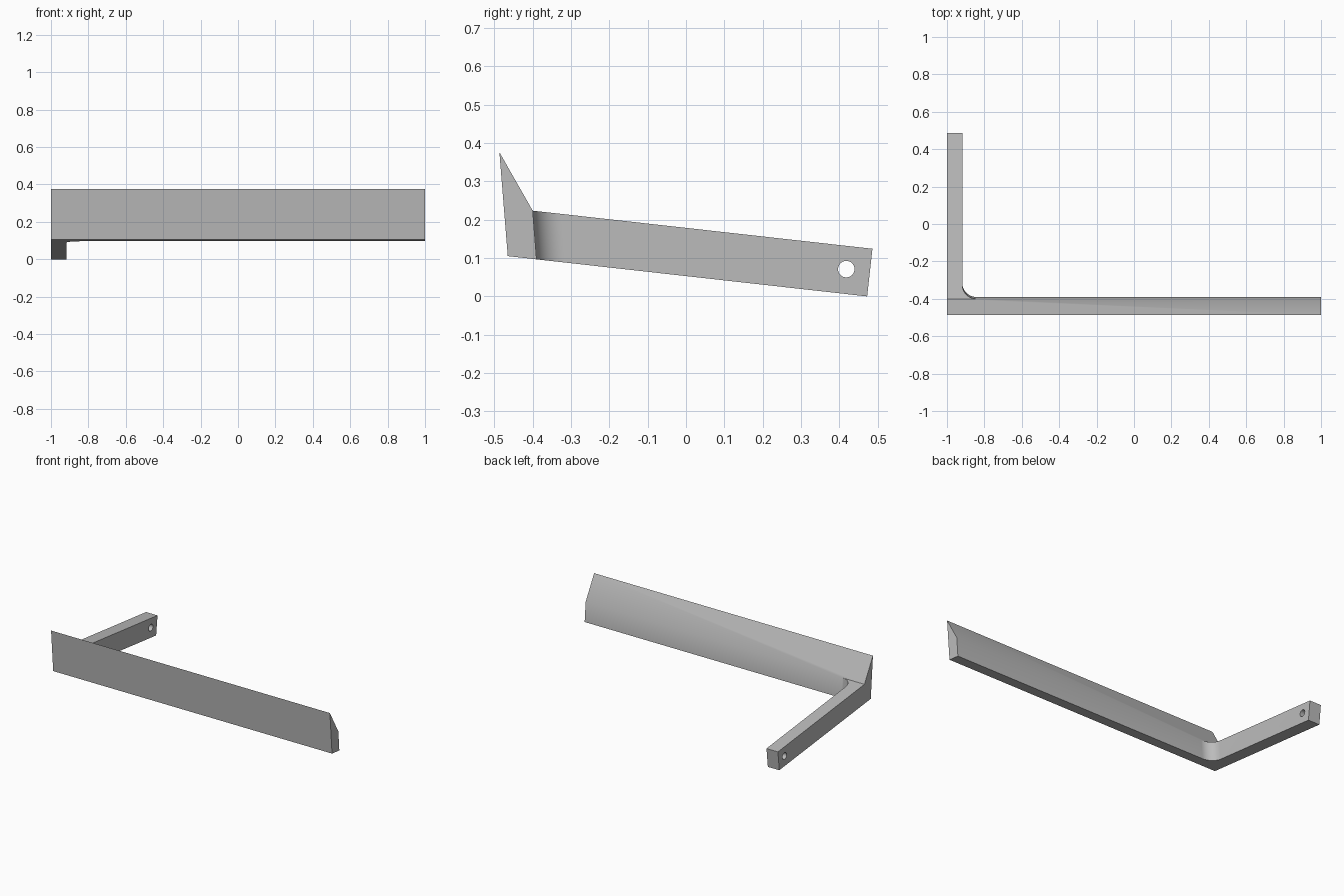
import bpy, bmesh, math
from mathutils import Matrix

if "Cube" in bpy.data.objects:
    bpy.data.objects.remove(bpy.data.objects["Cube"])

TILT = math.atan(0.112)        # arm slopes down toward the back
L, H, R = 0.868, 0.125, 0.075  # arm length, height, corner fillet radius
ARM_X, LEAN = -0.918, -0.024   # inner arm side, lean of the blade's back wall

grey = bpy.data.materials.new("grey")
grey.diffuse_color = (0.5, 0.5, 0.5, 1)
grey.use_nodes = True
grey.node_tree.nodes["Principled BSDF"].inputs["Base Color"].default_value = grey.diffuse_color

# Inner outline in plan: blade back, rounded corner, arm
arc = [(ARM_X + R - R * math.sin(t), R - R * math.cos(t))
       for t in (i * math.pi / 24 for i in range(13))]
plan = [(1, 0)] + arc + [(ARM_X, L), (-1, L), (-1, 0)]

bm = bmesh.new()
low = [bm.verts.new((x, u, 0)) for x, u in plan]
top = [bm.verts.new((x, u + (LEAN if u < L else 0), H)) for x, u in plan]
for i in range(len(plan) - 1):
    bm.faces.new((low[i], low[i + 1], top[i + 1], top[i]))

# Blade front edges at the right (r) and left (l) ends
fr, fl = [bm.verts.new((x, -0.0755, 0)) for x in (1, -1)]
tr, tl = [bm.verts.new((x, -0.1274, 0.267)) for x in (1, -1)]
bm.faces.new((fr, tr, tl, fl))                     # front
bm.faces.new([tr, tl, top[-1], top[1], top[0]])    # slanted back
bm.faces.new((fr, low[0], top[0], tr))             # right end
bm.faces.new((fl, tl, top[-1], low[-1]))           # left end
bm.faces.new(low + [fl, fr])                       # underside
bm.faces.new(top[1:])                              # arm top
bmesh.ops.recalc_face_normals(bm, faces=bm.faces)

# Tilt into place
place = Matrix.Translation((0, -0.39, 0.0963)) @ Matrix.Rotation(-TILT, 4, 'X')
bm.transform(place)
mesh = bpy.data.meshes.new("blade_with_arm")
bm.to_mesh(mesh)
bm.free()
body = bpy.data.objects.new("blade_with_arm", mesh)
bpy.context.collection.objects.link(body)
mesh.materials.append(grey)

# Pivot hole through the end of the arm
bpy.ops.mesh.primitive_cylinder_add(vertices=32, radius=0.0215, depth=0.3,
                                    location=place @ Matrix.Translation((-0.959, 0.806, 0.0645)).translation,
                                    rotation=(0, math.pi / 2, 0))
cutter = bpy.context.object
cutter.name = "hole_cutter"
cutter.data.materials.append(grey)
cutter.hide_render = True
cut = body.modifiers.new("pivot_hole", 'BOOLEAN')
cut.operation, cut.solver, cut.object = 'DIFFERENCE', 'EXACT', cutter

# Bake the hole, remove the cutter, smooth the gentle bends
bpy.ops.object.select_all(action='DESELECT')
body.select_set(True)
bpy.context.view_layer.objects.active = body
bpy.ops.object.modifier_apply(modifier=cut.name)
bpy.data.objects.remove(cutter)
bpy.ops.object.shade_smooth_by_angle(angle=math.radians(30))
